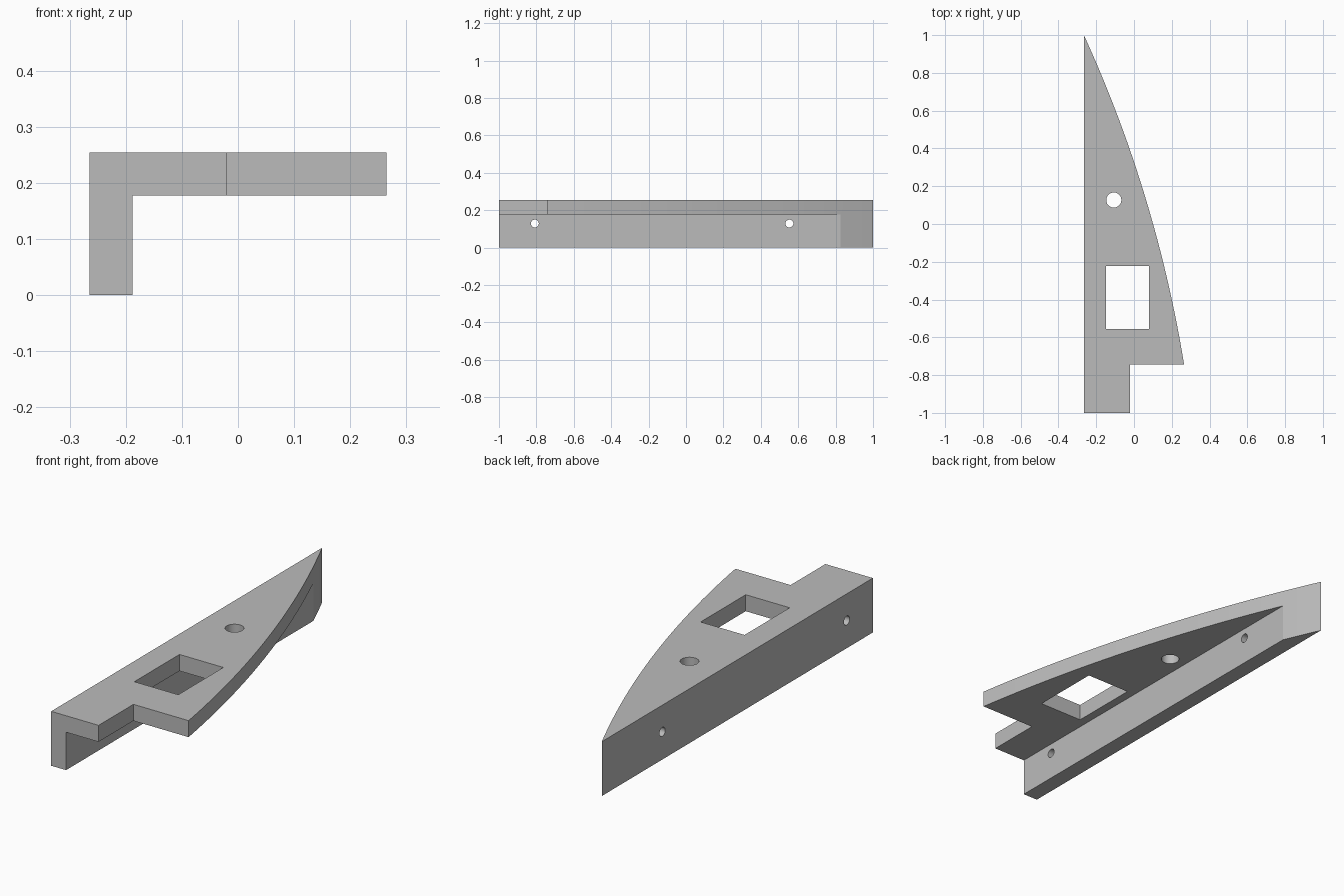
import bpy, bmesh
from math import radians, sqrt
from mathutils import Vector

cube = bpy.data.objects.get("Cube")
if cube:
    bpy.data.objects.remove(cube, do_unlink=True)

LEFT, WALL, NOTCH, RIGHT = -0.265, -0.188, -0.02, 0.265
SHOULDER, TOP, UNDER = -0.743, 0.254, 0.177

gray = bpy.data.materials.new("plain gray")
gray.use_nodes = True
gray.diffuse_color = (0.5, 0.5, 0.5, 1)
gray.node_tree.nodes["Principled BSDF"].inputs["Base Color"].default_value = (0.5, 0.5, 0.5, 1)


def prism(name, points, sweep):
    """Extrude a closed profile along the sweep vector."""
    bm = bmesh.new()
    face = bm.faces.new([bm.verts.new(p) for p in points])
    moved = bmesh.ops.extrude_face_region(bm, geom=[face])["geom"]
    bmesh.ops.translate(bm, vec=sweep, verts=[g for g in moved if isinstance(g, bmesh.types.BMVert)])
    bmesh.ops.recalc_face_normals(bm, faces=bm.faces)
    mesh = bpy.data.meshes.new(name)
    bm.to_mesh(mesh)
    bm.free()
    obj = bpy.data.objects.new(name, mesh)
    bpy.context.collection.objects.link(obj)
    mesh.materials.append(gray)
    return obj


def cut(obj, tool, operation="DIFFERENCE"):
    mod = obj.modifiers.new("cut", "BOOLEAN")
    mod.operation, mod.object, mod.solver = operation, tool, "EXACT"
    bpy.context.view_layer.objects.active = obj
    bpy.ops.object.modifier_apply(modifier=mod.name)
    bpy.data.objects.remove(tool, do_unlink=True)


def drill(location, radius, rotation=(0, 0, 0)):
    bpy.ops.mesh.primitive_cylinder_add(vertices=40, radius=radius, depth=0.3,
                                        location=location, rotation=rotation)
    return bpy.context.object


# L-section stock, running past both ends
section = [(-0.4, 0), (WALL, 0), (WALL, UNDER), (0.4, UNDER), (0.4, TOP), (-0.4, TOP)]
bracket = prism("angle_bracket", [(x, -1.2, z) for x, z in section], Vector((0, 2.4, 0)))

# Plan outline with a shallow bowed edge and a notched heel
start, end, sag = Vector((RIGHT, SHOULDER)), Vector((LEFT, 1.0)), 0.061
chord = end - start
bulge = Vector((chord.y, -chord.x)).normalized()
half = chord.length / 2
radius = (half * half + sag * sag) / (2 * sag)
outline = [(LEFT, -1), (NOTCH, -1), (NOTCH, SHOULDER)]
steps = 48
for i in range(steps + 1):
    t = i / steps
    along = (2 * t - 1) * half
    rise = sqrt(radius * radius - along * along) - (radius - sag)
    outline.append(tuple(start + chord * t + bulge * rise))
cut(bracket, prism("outline_tool", [(x, y, -0.2) for x, y in outline], Vector((0, 0, 0.8))),
    "INTERSECT")

# Rectangular window and round hole through the plate
window = [(-0.147, -0.555), (0.08, -0.555), (0.08, -0.222), (-0.147, -0.222)]
cut(bracket, prism("window_tool", [(x, y, 0.1) for x, y in window], Vector((0, 0, 0.3))))
cut(bracket, drill((-0.107, 0.127, 0.215), 0.04))

# Two screw holes through the wall
for y in (-0.808, 0.553):
    cut(bracket, drill((-0.225, y, 0.129), 0.021, (0, radians(90), 0)))

# Smooth the bowed edge and the bores only
bpy.ops.object.select_all(action="DESELECT")
bracket.select_set(True)
bpy.context.view_layer.objects.active = bracket
bpy.ops.object.shade_smooth_by_angle(angle=radians(15))
